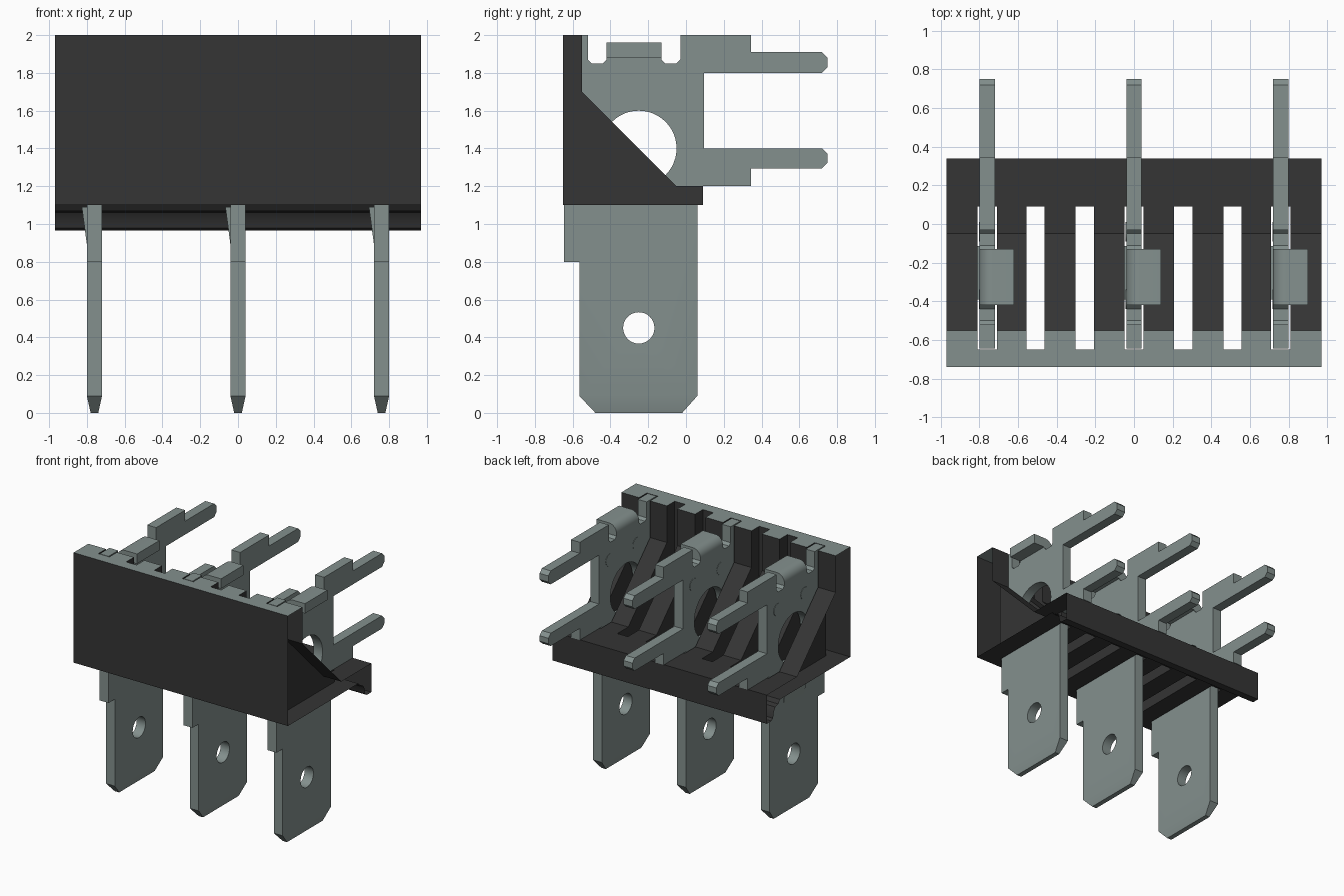
import bpy, bmesh, math
from mathutils import Vector

cube = bpy.data.objects.get("Cube")
if cube:
    bpy.data.objects.remove(cube, do_unlink=True)


def material(name, rgb):
    m = bpy.data.materials.new(name)
    m.use_nodes = True
    m.diffuse_color = (*rgb, 1)
    m.node_tree.nodes["Principled BSDF"].inputs["Base Color"].default_value = (*rgb, 1)
    return m


DARK = material("dark plastic", (0.035, 0.035, 0.035))
METAL = material("grey metal", (0.23, 0.28, 0.27))


def add_object(name, bm, *mats):
    bmesh.ops.recalc_face_normals(bm, faces=bm.faces)
    mesh = bpy.data.meshes.new(name)
    bm.to_mesh(mesh)
    bm.free()
    for m in mats:
        mesh.materials.append(m)
    ob = bpy.data.objects.new(name, mesh)
    bpy.context.collection.objects.link(ob)
    return ob


def prism(bm, pts, lo, hi, axis="x"):
    """Extrude a closed profile, drawn in (y, z) or (x, z), along an axis."""
    place = (lambda p, d: (d, p[0], p[1])) if axis == "x" else (lambda p, d: (p[0], d, p[1]))
    a = [bm.verts.new(place(p, lo)) for p in pts]
    b = [bm.verts.new(place(p, hi)) for p in pts]
    bm.faces.new(a)
    bm.faces.new(b[::-1])
    for i in range(len(pts)):
        j = (i + 1) % len(pts)
        bm.faces.new((a[i], b[i], b[j], a[j]))


def circle(y, z, r, n=32):
    return [(y + r * math.cos(2 * math.pi * i / n), z + r * math.sin(2 * math.pi * i / n))
            for i in range(n)]


def cut(ob, cutter):
    """Subtract the cutter and bake the result into the mesh."""
    mod = ob.modifiers.new("cut", "BOOLEAN")
    mod.object, mod.operation, mod.solver = cutter, "DIFFERENCE", "EXACT"
    mesh = bpy.data.meshes.new_from_object(
        ob.evaluated_get(bpy.context.evaluated_depsgraph_get()))
    ob.modifiers.clear()
    ob.data = mesh
    bpy.data.objects.remove(cutter, do_unlink=True)


# Housing: front wall, sloped ribs, floor and rear lip
HALF = 0.97
bm = bmesh.new()
prism(bm, [(-.74, 1.1), (-.74, 2), (-.55, 2), (-.55, 1.7), (-.05, 1.2), (.34, 1.2),
           (.34, .965), (.28, .965), (.26, .98), (.25, 1.03), (.23, 1.06), (.19, 1.07),
           (.17, 1.1)], -HALF, HALF)
housing = add_object("housing", bm, DARK, METAL)

# Terminal slots and open slots between them
PITCH = 0.76
slots = [(c, 0.1) for c in (-PITCH, 0, PITCH)] + [(c, 0.095) for c in (-.51, -.255, .255, .51)]
bm = bmesh.new()
for c, w in slots:
    prism(bm, [(-.65, .9), (.09, .9), (.09, 2.2), (-.65, 2.2)], c - w / 2, c + w / 2)
cut(housing, add_object("slot_cutter", bm, DARK))

# Open the housing ends and colour its top edge
bm = bmesh.new()
bm.from_mesh(housing.data)
ends = [f for f in bm.faces if abs(f.calc_center_median().x) > HALF - 0.01 and abs(f.normal.x) > 0.9]
bmesh.ops.delete(bm, geom=ends, context="FACES")
for f in bm.faces:
    f.material_index = int(f.normal.z > 0.9 and f.calc_center_median().z > 1.98)
bm.to_mesh(housing.data)
bm.free()

# Terminal blade with two rear prongs
T = 0.04


def prong(top, bottom):
    return [(.72, top), (.75, top - .03), (.75, bottom + .03), (.72, bottom)]


def notch(y0, y1):
    return [(y0, 2 if y0 < -.3 else 1.87), (y0, 1.87), (y0 + .02, 1.85),
            (y1 - .02, 1.85), (y1, 1.87)]


outline = ([(-.48, 0), (-.565, .09), (-.565, .8), (-.645, .8), (-.645, 2)]
           + notch(-.52, -.42) + notch(-.13, -.03)[1:]
           + [(-.03, 2), (.345, 2), (.345, 1.91)] + prong(1.91, 1.80)
           + [(.095, 1.80), (.095, 1.40)] + prong(1.40, 1.295)
           + [(.345, 1.295), (.345, 1.2), (.06, 1.2), (.06, .09), (-.02, 0)])
bm = bmesh.new()
prism(bm, outline, -T, T)
bmesh.ops.bisect_plane(bm, geom=bm.verts[:] + bm.edges[:] + bm.faces[:], dist=1e-5,
                       plane_co=Vector((0, 0, .09)), plane_no=Vector((0, 0, 1)))
for v in bm.verts:
    if v.co.z < .05:
        v.co.x *= .5
blade = add_object("terminal_blade", bm, METAL)
bm = bmesh.new()
prism(bm, circle(-.25, 1.40, .2, 48), -.2, .2)
prism(bm, circle(-.25, .45, .083), -.2, .2)
cut(blade, add_object("hole_cutter", bm, METAL))

# Bent top tab
bm = bmesh.new()
bend = [(-T + .07 - .07 * math.cos(a), 1.89 + .07 * math.sin(a))
        for a in (math.pi / 2 * i / 8 for i in range(9))]
prism(bm, [(-T, 1.84)] + bend + [(.14, 1.96), (.14, 1.88), (T, 1.88), (T, 1.84)],
      -.42, -.13, "y")
tab = add_object("terminal_tab", bm, METAL)

# Locking barb on the side of the blade
bm = bmesh.new()
prism(bm, [(-T, .89), (-T - .027, 1.09), (-T, 1.09)], -.39, -.115, "y")
barb = add_object("terminal_barb", bm, METAL)

# Small round marks beside the large hole
bm = bmesh.new()
for y in (-.39, -.04):
    prism(bm, circle(y, 1.71, .05, 24), -T - .003, -T + .001)
marks = add_object("terminal_marks", bm, METAL)

# Smooth round walls, then repeat the terminal along the row
parts = (blade, tab, barb, marks)
bpy.ops.object.select_all(action="DESELECT")
for ob in (housing, *parts):
    ob.select_set(True)
bpy.context.view_layer.objects.active = housing
bpy.ops.object.shade_smooth_by_angle(angle=math.radians(25))
for ob in parts:
    for side, x in (("right", -PITCH), ("left", PITCH)):
        twin = ob.copy()
        twin.name = f"{side}_{ob.name}"
        twin.location.x = x
        bpy.context.collection.objects.link(twin)
    ob.name = "middle_" + ob.name
